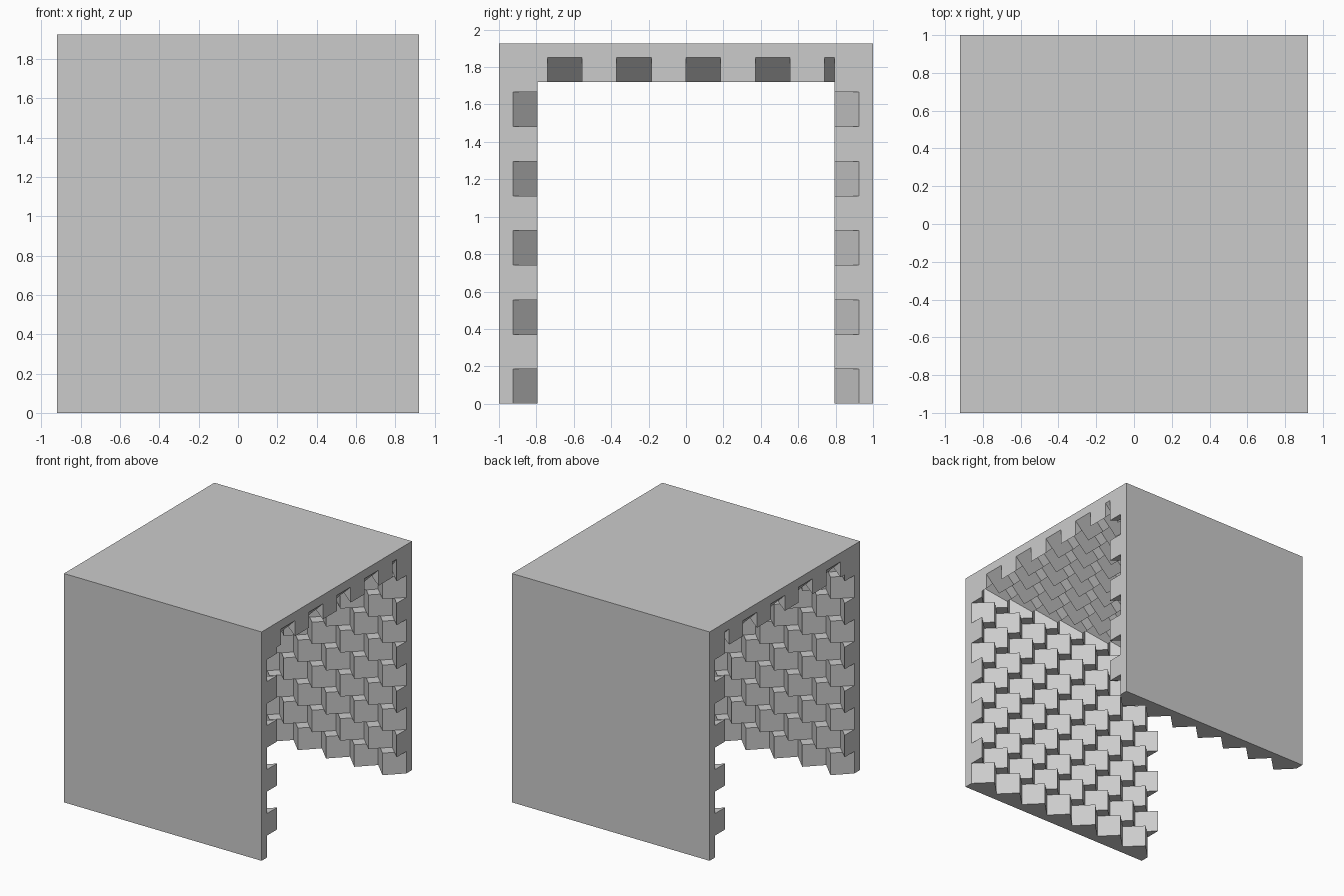
import bpy, bmesh
from mathutils import Vector

if "Cube" in bpy.data.objects:
    bpy.data.objects.remove(bpy.data.objects["Cube"])

S = 5 / 27           # row height (edge of one cube)
T = 0.4 * S          # shell thickness
ROWS, COLS = 10, 7
HALF_X = 0.92
PITCH = 2 * HALF_X / COLS
DEPTH = 0.131        # how far the ridges stand out
INNER = 1 - T        # inner face of the side walls
CEIL = ROWS * S      # inner face of the roof


def add_prism(bm, points, direction):
    """Closed prism from a planar outline swept along a direction."""
    a = [bm.verts.new(p) for p in points]
    b = [bm.verts.new(Vector(p) + Vector(direction)) for p in points]
    n = len(a)
    bm.faces.new(a)
    bm.faces.new(b[::-1])
    for i in range(n):
        j = (i + 1) % n
        bm.faces.new((a[j], a[i], b[i], b[j]))


def finish(name, bm):
    bmesh.ops.recalc_face_normals(bm, faces=bm.faces[:])
    mesh = bpy.data.meshes.new(name)
    bm.to_mesh(mesh)
    bm.free()
    obj = bpy.data.objects.new(name, mesh)
    bpy.context.collection.objects.link(obj)


def ridge_panel(name, origin, row_dir, out_dir, first_half):
    """Rows of 45 degree ridges; alternate rows shift by half a pitch."""
    row, out, x = Vector(row_dir), Vector(out_dir), Vector((1, 0, 0))
    bm = bmesh.new()
    for r in range(ROWS):
        shifted = (r % 2 == 0) == first_half
        start = -PITCH / 2 if shifted else 0
        for c in range(COLS + (1 if shifted else 0)):
            left = -HALF_X + start + c * PITCH
            mid, right = left + PITCH / 2, left + PITCH
            outline = [(left, 0), (mid, DEPTH), (right, 0)]
            # half ridges are cut flat at the open ends
            if shifted and c == 0:
                outline = [(mid, 0), (mid, DEPTH), (right, 0)]
            elif shifted and c == COLS:
                outline = [(left, 0), (mid, DEPTH), (mid, 0)]
            base = Vector(origin) + row * (r * S)
            add_prism(bm, [base + x * u + out * d for u, d in outline], row * S)
    finish(name, bm)


# Outer shell: front wall, roof and back wall in one piece
bm = bmesh.new()
section = [(-1, 0), (-1, CEIL + T), (1, CEIL + T), (1, 0),
           (INNER, 0), (INNER, CEIL), (-INNER, CEIL), (-INNER, 0)]
add_prism(bm, [(-HALF_X, y, z) for y, z in section], (2 * HALF_X, 0, 0))
finish("shell", bm)

# Staggered ridges lining the inside
ridge_panel("front_wall_blocks", (0, -INNER, 0), (0, 0, 1), (0, 1, 0), False)
ridge_panel("back_wall_blocks", (0, INNER, 0), (0, 0, 1), (0, -1, 0), False)
ridge_panel("roof_blocks", (0, -INNER, CEIL), (0, 1, 0), (0, 0, -1), True)
